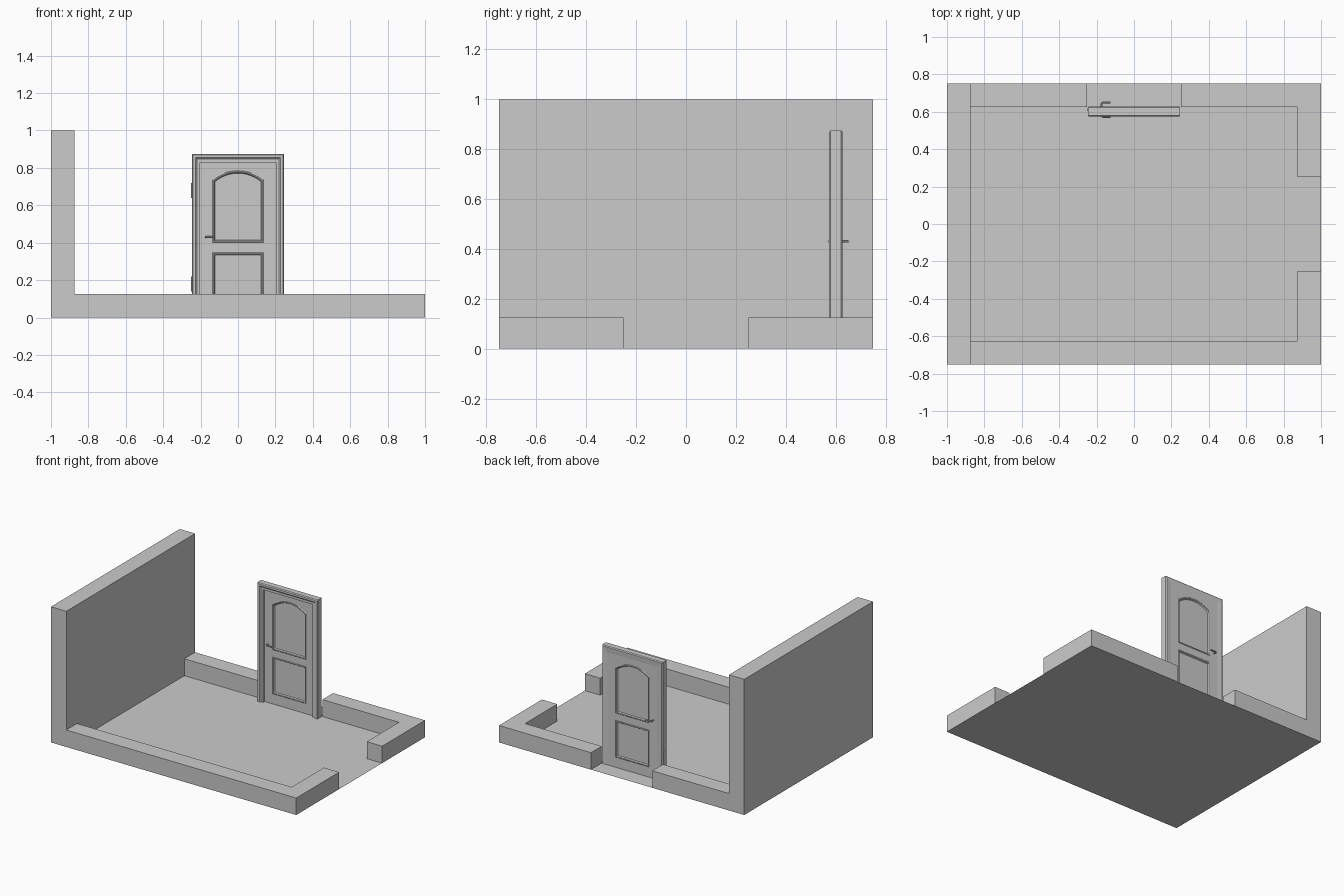
import bpy, bmesh, math
from mathutils import Vector

if "Cube" in bpy.data.objects:
    bpy.data.objects.remove(bpy.data.objects["Cube"])


def finish(bm, name):
    bmesh.ops.remove_doubles(bm, verts=bm.verts, dist=1e-5)
    bmesh.ops.recalc_face_normals(bm, faces=bm.faces)
    me = bpy.data.meshes.new(name)
    bm.to_mesh(me)
    bm.free()
    ob = bpy.data.objects.new(name, me)
    bpy.context.collection.objects.link(ob)
    return ob


def prism(name, outline, z0, z1):
    """Footprint polygon raised to a block."""
    bm = bmesh.new()
    f = bm.faces.new([bm.verts.new((x, y, z0)) for x, y in outline])
    if z1 > z0:
        top = bmesh.ops.extrude_face_region(bm, geom=[f])["geom"]
        bmesh.ops.translate(bm, vec=(0, 0, z1 - z0),
                            verts=[v for v in top if isinstance(v, bmesh.types.BMVert)])
    return finish(bm, name)


def rect(x0, x1, y0, y1):
    return [(x0, y0), (x1, y0), (x1, y1), (x0, y1)]


def loop(bm, outline, y):
    return [bm.verts.new((x, y, z)) for x, z in outline]


def bridge(bm, a, b):
    for i in range(len(a)):
        j = (i + 1) % len(a)
        bm.faces.new((a[i], a[j], b[j], b[i]))


# Room: floor and walls with two door openings
H = 0.125
prism("floor", rect(-1, 1, -0.75, 0.75), 0, 0)
prism("tall_wall", rect(-1, -0.875, -0.75, 0.75), 0, 1)
prism("front_low_wall", [(-0.875, -0.75), (1, -0.75), (1, -0.25), (0.875, -0.25),
                         (0.875, -0.625), (-0.875, -0.625)], 0, H)
prism("back_right_low_wall", [(0.25, 0.625), (0.875, 0.625), (0.875, 0.25), (1, 0.25),
                              (1, 0.75), (0.25, 0.75)], 0, H)
prism("back_left_low_wall", rect(-0.875, -0.25, 0.625, 0.75), 0, H)

# Door frame: moulded profile (inset, y) mitred around the opening
profile = [(0, 0.580), (0.006, 0.574), (0.020, 0.574), (0.027, 0.580), (0.045, 0.580),
           (0.045, 0.625), (0.012, 0.628), (0.006, 0.628), (0, 0.622)]
bm = bmesh.new()
W, T = 0.247, 0.875
rings = []
for sx, top in ((-1, 0), (-1, 1), (1, 1), (1, 0)):
    rings.append([bm.verts.new((sx * (W - w), y, (T - w) if top else 0)) for w, y in profile])
for a, b in zip(rings, rings[1:]):
    bridge(bm, a, b)
bm.faces.new(rings[0])
bm.faces.new(rings[-1])
finish(bm, "door_frame")


# Door panels: outlines, optionally arched on top
def panel(inset, z0, z1, rise):
    w, z0, z1 = 0.137 - inset, z0 + inset, z1 - inset
    pts = [(-w, z0), (w, z0)]
    n = 12 if rise else 1
    if not rise:
        return pts + [(w, z1), (-w, z1)]
    r = (w * w + rise * rise) / (2 * rise)
    a = math.asin(w / r)
    for i in range(n + 1):
        t = a - 2 * a * i / n
        pts.append((r * math.sin(t), z1 - r + r * math.cos(t)))
    return pts


# Door leaf: pierced front and back sheets with stepped recessed panels
bm = bmesh.new()
panels = [(0.075, 0.347, 0), (0.40, 0.785, 0.045)]
outer = rect(-0.203, 0.203, 0, 0.833)
sheets = []
for y, inward in ((0.598, 1), (0.625, -1)):
    rim = loop(bm, outer, y)
    sheets.append(rim)
    edges = [bm.edges.new((rim[i], rim[(i + 1) % 4])) for i in range(4)]
    for z0, z1, rise in panels:
        a = loop(bm, panel(0, z0, z1, rise), y)
        edges += [bm.edges.new((a[i], a[(i + 1) % len(a)])) for i in range(len(a))]
        # raised bead, then slope into the recess
        for inset, d in ((0.004, -0.003), (0.009, -0.002), (0.014, 0.006)):
            b = loop(bm, panel(inset, z0, z1, rise), y + inward * d)
            bridge(bm, a, b)
            a = b
        bm.faces.new(a)
    bmesh.ops.triangle_fill(bm, use_beauty=True, edges=edges, normal=(0, -inward, 0))
bridge(bm, *sheets)
finish(bm, "door_leaf")

# Lever handles on both sides
for name, y, s in (("front_handle", 0.598, -1), ("back_handle", 0.625, 1)):
    cu = bpy.data.curves.new(name, 'CURVE')
    cu.dimensions = '3D'
    cu.bevel_depth = 0.005
    cu.bevel_resolution = 2
    cu.use_fill_caps = True
    sp = cu.splines.new('POLY')
    path = [(-0.173, 0), (-0.173, 0.018), (-0.170, 0.023), (-0.164, 0.025), (-0.125, 0.025)]
    sp.points.add(len(path) - 1)
    for p, (x, d) in zip(sp.points, path):
        p.co = (x, y + s * d, 0.43, 1)
    ob = bpy.data.objects.new(name, cu)
    bpy.context.collection.objects.link(ob)
    bpy.ops.object.select_all(action='DESELECT')
    ob.select_set(True)
    bpy.context.view_layer.objects.active = ob
    bpy.ops.object.convert(target='MESH')
    bpy.ops.object.shade_smooth_by_angle(angle=math.radians(40))

# Hinge plates on the frame's side
for name, z in (("lower_hinge", 0.14), ("upper_hinge", 0.64)):
    prism(name, rect(-0.251, -0.246, 0.604, 0.618), z, z + 0.08)
